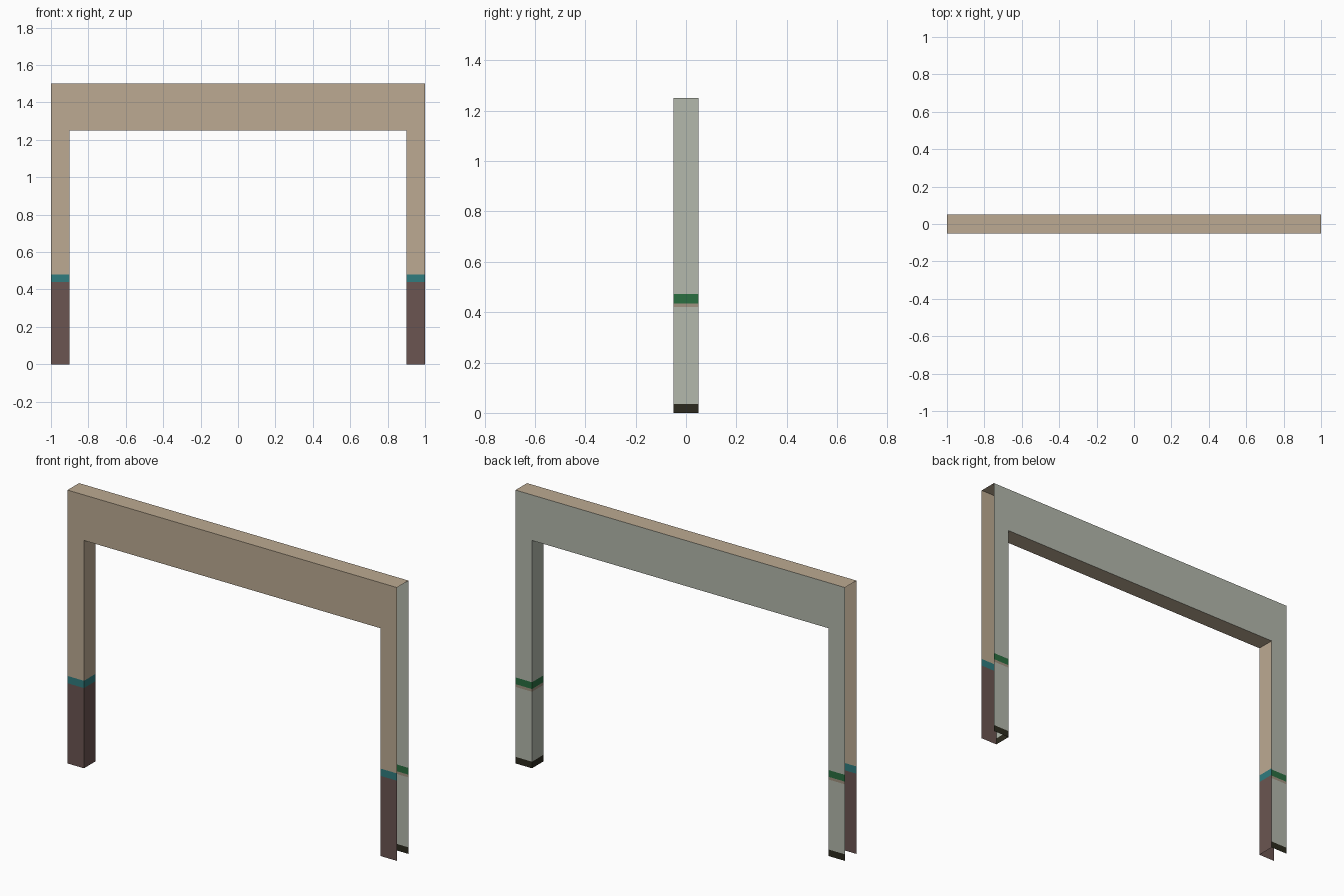
import bpy

if "Cube" in bpy.data.objects:
    bpy.data.objects.remove(bpy.data.objects["Cube"])


def material(name, rgb):
    lin = [(c / 255 / 12.92) if c / 255 <= 0.04045 else ((c / 255 + 0.055) / 1.055) ** 2.4 for c in rgb]
    m = bpy.data.materials.new(name)
    m.diffuse_color = (*lin, 1)
    m.use_nodes = True
    m.node_tree.nodes["Principled BSDF"].inputs["Base Color"].default_value = m.diffuse_color
    return m


MATS = [material(n, c) for n, c in (
    ("tan_plaster", (188, 170, 146)),
    ("teal_stripe", (48, 124, 126)),
    ("dark_brown_base", (107, 85, 81)),
    ("pale_grey_plaster", (179, 184, 172)),
    ("green_stripe", (42, 110, 64)),
    ("faded_brown_line", (160, 146, 128)),
    ("black_skirting", (44, 42, 30)))]

W, IN, D, LOW, TOP = 1.0, 0.9, 0.05, 1.25, 1.5

# Stripes up each leg: (bottom, top, material)
TAN_BANDS = [(0, 0.44, 2), (0.44, 0.48, 1)]
GREY_BANDS = [(0, 0.036, 6), (0.036, 0.42, 3), (0.42, 0.435, 5), (0.435, 0.472, 4)]


def sheet(name, polys):
    """Open sheet made from (points, material index) polygons."""
    verts, faces = [], []
    for pts, _ in polys:
        faces.append(range(len(verts), len(verts) + len(pts)))
        verts += pts
    me = bpy.data.meshes.new(name)
    me.from_pydata(verts, [], [list(f) for f in faces])
    for m in MATS:
        me.materials.append(m)
    for p, (_, mi) in zip(me.polygons, polys):
        p.material_index = mi
    ob = bpy.data.objects.new(name, me)
    bpy.context.collection.objects.link(ob)


def frame_face(name, y, bands, body):
    """Portal-shaped wall: striped leg bottoms and one plain upper face."""
    z = bands[-1][1]
    polys = [([(a, b0), (a + W - IN, b0), (a + W - IN, b1), (a, b1)], mi)
             for a in (-W, IN) for b0, b1, mi in bands]
    polys.append(([(-W, z), (-IN, z), (-IN, LOW), (IN, LOW),
                   (IN, z), (W, z), (W, TOP), (-W, TOP)], body))
    out = []
    for pts, mi in polys:
        p3 = [(x, y, zz) for x, zz in pts]
        out.append((p3 if y < 0 else p3[::-1], mi))
    sheet(name, out)


def jamb(name, x, bands, body):
    """Inner side of a leg, facing the opening."""
    out = []
    for b0, b1, mi in bands + [(bands[-1][1], LOW, body)]:
        p = [(x, -D, b0), (x, D, b0), (x, D, b1), (x, -D, b1)]
        out.append((p if x < 0 else p[::-1], mi))
    sheet(name, out)


# Front and back walls (outer ends and feet stay open)
frame_face("front_wall", -D, TAN_BANDS, 0)
frame_face("back_wall", D, GREY_BANDS, 3)

# Inner leg sides
jamb("left_jamb", -IN, TAN_BANDS, 0)
jamb("right_jamb", IN, GREY_BANDS, 3)

# Top cap and underside of the lintel
sheet("top_cap", [([(-W, -D, TOP), (W, -D, TOP), (W, D, TOP), (-W, D, TOP)], 0)])
sheet("lintel_underside", [([(-IN, D, LOW), (IN, D, LOW), (IN, -D, LOW), (-IN, -D, LOW)], 0)])
